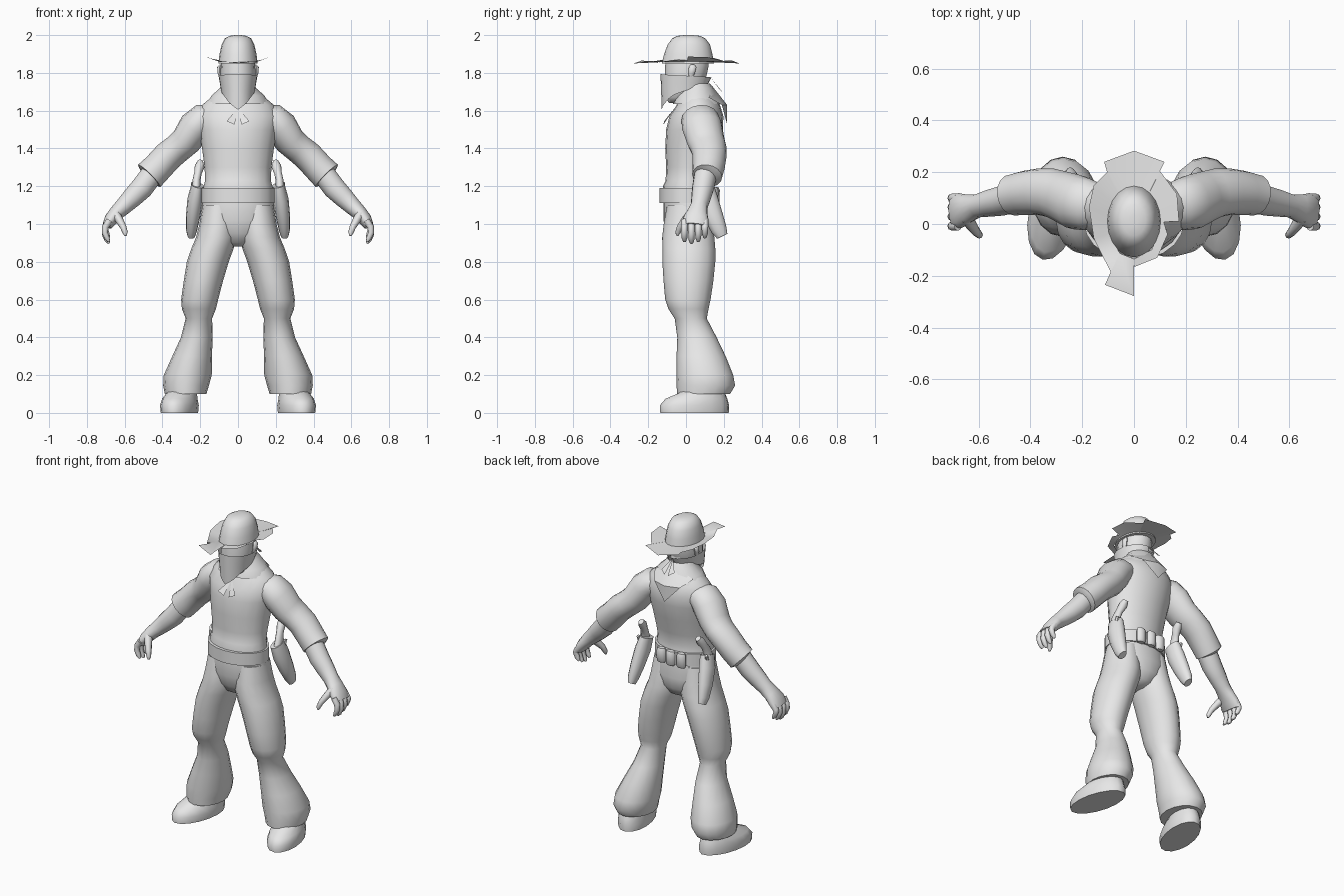
import bpy, math
from mathutils import Vector

GREY = bpy.data.materials.new("plain_grey")
GREY.diffuse_color = (0.8, 0.8, 0.8, 1)


def make(name, verts, faces, mirror=False, angle=50):
    me = bpy.data.meshes.new(name)
    me.from_pydata([tuple(v) for v in verts], [], faces)
    me.materials.append(GREY)
    ob = bpy.data.objects.new(name, me)
    bpy.context.collection.objects.link(ob)
    bpy.ops.object.select_all(action='DESELECT')
    ob.select_set(True)
    bpy.context.view_layer.objects.active = ob
    bpy.ops.object.mode_set(mode='EDIT')
    bpy.ops.mesh.select_all(action='SELECT')
    bpy.ops.mesh.normals_make_consistent(inside=False)
    bpy.ops.object.mode_set(mode='OBJECT')
    bpy.ops.object.shade_smooth_by_angle(angle=math.radians(angle))
    if mirror:
        ob.modifiers.new("mirror", 'MIRROR')
    return ob


def loft(name, rings, n=16, path=False, mirror=False, turn=0, caps=True, angle=50):
    """Skin elliptical rings (x, y, z, ru, rv), level or square to their path."""
    verts, faces = [], []
    pts = [Vector(r[:3]) for r in rings]
    for i, r in enumerate(rings):
        u = Vector((math.cos(turn), math.sin(turn), 0))
        v = Vector((-math.sin(turn), math.cos(turn), 0))
        if path:
            t = (pts[min(i + 1, len(pts) - 1)] - pts[max(i - 1, 0)]).normalized()
            u = Vector((0, 1, 0)).cross(t).normalized()
            v = t.cross(u)
        for k in range(n):
            a = 2 * math.pi * k / n
            verts.append(pts[i] + u * r[3] * math.cos(a) + v * r[4] * math.sin(a))
    for i in range(len(rings) - 1):
        for k in range(n):
            a, b = i * n + k, i * n + (k + 1) % n
            faces.append((a, b, b + n, a + n))
    if caps:
        faces += [tuple(range(n)), tuple(range(len(verts) - n, len(verts)))]
    return make(name, verts, faces, mirror, angle)


# Shirt body and neck
loft("shirt_body", [(0, .01, 1.15, .182, .125), (0, .005, 1.2, .182, .128),
                    (0, .01, 1.23, .174, .118), (0, .02, 1.3, .177, .125),
                    (0, .03, 1.4, .19, .14), (0, .045, 1.5, .207, .15),
                    (0, .055, 1.57, .22, .143), (0, .065, 1.63, .19, .115),
                    (0, .06, 1.68, .13, .09), (0, .05, 1.73, .07, .065)], n=20)
loft("neck", [(0, .05, 1.66, .07, .07), (0, .03, 1.8, .065, .07)])

# Head and ears
loft("head", [(0, -.05, 1.64, .03, .04), (0, -.03, 1.67, .07, .08),
              (0, -.01, 1.73, .088, .105), (0, 0, 1.8, .093, .112),
              (0, .005, 1.84, .09, .115), (0, .005, 1.89, .085, .11)])
loft("ear", [(.09, .025, 1.775, .008, .01), (.097, .03, 1.8, .012, .018),
             (.098, .035, 1.83, .012, .02), (.09, .035, 1.845, .006, .01)], n=8, mirror=True)

# Face scarf: a band with a pointed front, sloping up to the back
n = 24
low = [(0, 1.605), (30, 1.64), (55, 1.68), (100, 1.715), (180, 1.745)]
verts = []
for row in range(3):
    for k in range(n):
        a = 2 * math.pi * k / n
        deg = min(math.degrees(a), 360 - math.degrees(a))
        for (d0, z0), (d1, z1) in zip(low, low[1:]):
            if d0 <= deg <= d1 + 1e-6:
                zb = z0 + (z1 - z0) * (deg - d0) / (d1 - d0)
        f = row / 2
        zt = 1.795 - .02 * deg / 180
        s = 1 - .13 * f
        sy = (1 - .05 * f) if deg < 90 else s
        verts.append((.103 * s * math.sin(a), -.135 * sy * math.cos(a), zt + (zb - zt) * f))
make("face_scarf", verts, [(r * n + k, r * n + (k + 1) % n, (r + 1) * n + (k + 1) % n, (r + 1) * n + k)
                           for r in range(2) for k in range(n)])
make("face_scarf_tail", [(0, .13, 1.775), (.045, .18, 1.71), (.012, .2, 1.69)], [(0, 1, 2)], True)

# Hat crown and ragged brim
loft("hat_crown", [(0, .01, 1.85, .104, .138), (0, .012, 1.9, .098, .128),
                   (0, .015, 1.95, .086, .112), (0, .015, 1.982, .07, .088),
                   (0, .015, 1.996, .045, .06), (0, .015, 2.0, .015, .02)], n=20, angle=60)
edge = [(0, -.278), (-.112, -.235), (-.09, -.185), (-.155, -.058), (-.174, .066), (-.155, .15),
        (-.104, .2), (-.115, .24), (0, .283), (.118, .24), (.1, .205), (.166, .116), (.174, .01),
        (.115, .008), (.13, -.04), (.09, -.13), (0.001, -.166)]
outer, inner = [], []
for x, y in edge:
    outer.append((x, y, 1.85 + 1.2 * x * x))
    k = 1 / math.hypot(x / .1, y / .135)
    inner.append((x * k, y * k, 1.858))
m = len(edge)
make("hat_brim", outer + inner, [(i, i + 1, m + i + 1, m + i) for i in range(m - 1)], angle=60)

# Neckerchief: collar, folded back point and front tails
loft("neckerchief_collar", [(0, .06, 1.635, .165, .13), (0, .055, 1.68, .14, .11),
                            (0, .06, 1.72, .095, .085), (0, .05, 1.745, .08, .075)], caps=False)
make("neckerchief_back", [(0, .135, 1.735), (.135, .12, 1.67), (.09, .19, 1.63),
                          (0, .218, 1.63), (0, .217, 1.53)],
     [(0, 1, 2), (0, 2, 3), (3, 2, 4)], True, 20)
make("neckerchief_tail", [(0, -.06, 1.615), (.06, -.115, 1.545), (.018, -.12, 1.525)], [(0, 1, 2)], True)

# Sleeves with rolled cuffs, and forearms
loft("sleeve", [(.12, .07, 1.57, .06, .08), (.18, .075, 1.555, .085, .1),
                (.225, .085, 1.515, .09, .107), (.275, .105, 1.44, .082, .1),
                (.32, .12, 1.4, .078, .095), (.37, .125, 1.36, .08, .09),
                (.425, .12, 1.3, .08, .085), (.47, .112, 1.255, .083, .08),
                (.475, .11, 1.25, .055, .055)], path=True, mirror=True)
loft("forearm", [(.45, .105, 1.27, .06, .06), (.51, .09, 1.19, .06, .058),
                 (.56, .08, 1.14, .054, .052), (.605, .07, 1.095, .046, .045),
                 (.642, .06, 1.06, .04, .055), (.672, .052, 1.025, .036, .068),
                 (.694, .048, .99, .026, .066)], path=True, mirror=True)

# Curled fingers and thumb
for i, (y, drop) in enumerate([(-.008, .01), (.029, 0), (.065, .01), (.1, .03)]):
    loft("finger_%d" % (i + 1), [(.68, y, 1.02, .017, .018), (.702, y, .985, .018, .018),
                                 (.705, y, .945 + drop, .016, .017), (.693, y, .915 + drop, .014, .015),
                                 (.682, y, .897 + drop, .006, .008)], n=8, path=True, mirror=True)
loft("thumb", [(.65, .03, 1.055, .025, .03), (.628, -.005, 1.02, .021, .022),
               (.608, -.032, .985, .017, .017), (.597, -.043, .955, .014, .014),
               (.595, -.047, .938, .006, .006)], n=8, path=True, mirror=True)

# Trousers: seat and flared legs
loft("trouser_seat", [(0, .01, 1.16, .183, .128), (0, .01, 1.1, .19, .13), (0, .015, 1.02, .192, .135),
                      (0, .02, .95, .16, .12), (0, .02, .9, .09, .09), (0, .02, .88, .04, .05)], n=20)
loft("trouser_leg", [(.1, .01, 1.1, .088, .11), (.106, .01, 1.0, .098, .128),
                     (.115, .012, .93, .107, .138), (.135, .015, .87, .112, .14),
                     (.16, .015, .8, .111, .14), (.183, .013, .7, .104, .132),
                     (.203, .01, .6, .098, .12), (.207, .013, .55, .09, .106),
                     (.207, .025, .5, .07, .085), (.218, .058, .4, .084, .104),
                     (.243, .08, .3, .105, .13), (.266, .1, .2, .127, .15),
                     (.275, .105, .145, .121, .155), (.277, .093, .1, .11, .14)], mirror=True)

# Boots, toes turned out
loft("boot", [(.31, .045, 0, .092, .186), (.31, .045, .04, .096, .188), (.308, .055, .075, .088, .168),
              (.298, .085, .105, .078, .125), (.285, .1, .15, .065, .09)],
     mirror=True, turn=math.radians(13), angle=60)

# Belt and the pouches behind it
loft("belt", [(0, .005, 1.112, .18, .125), (0, .005, 1.112, .193, .145), (0, .005, 1.19, .193, .145),
              (0, .005, 1.19, .18, .125)], n=20, caps=False, angle=40)
for i, x in enumerate((-.07, 0, .07)):
    y = .155 - 1.5 * x * x
    loft("belt_pouch_%d" % (i + 1), [(x, y, 1.105, .024, .014), (x, y, 1.115, .03, .022),
                                     (x, y, 1.18, .03, .024), (x, y, 1.195, .026, .016)], n=8)

# Holsters and pistol grips
loft("holster", [(.213, .09, 1.205, .034, .055), (.226, .11, 1.13, .042, .06),
                 (.238, .145, 1.04, .038, .052), (.246, .175, .97, .03, .042),
                 (.247, .192, .935, .02, .03)], n=12, path=True, mirror=True)
loft("pistol_grip", [(.222, .085, 1.18, .022, .034), (.22, .1, 1.23, .021, .03),
                     (.212, .12, 1.27, .02, .024), (.203, .145, 1.305, .026, .026),
                     (.2, .165, 1.33, .016, .018)], n=10, path=True, mirror=True)
loft("pistol_hammer", [(.235, .12, 1.18, .014, .014), (.24, .14, 1.22, .008, .01)],
     n=6, path=True, mirror=True)
